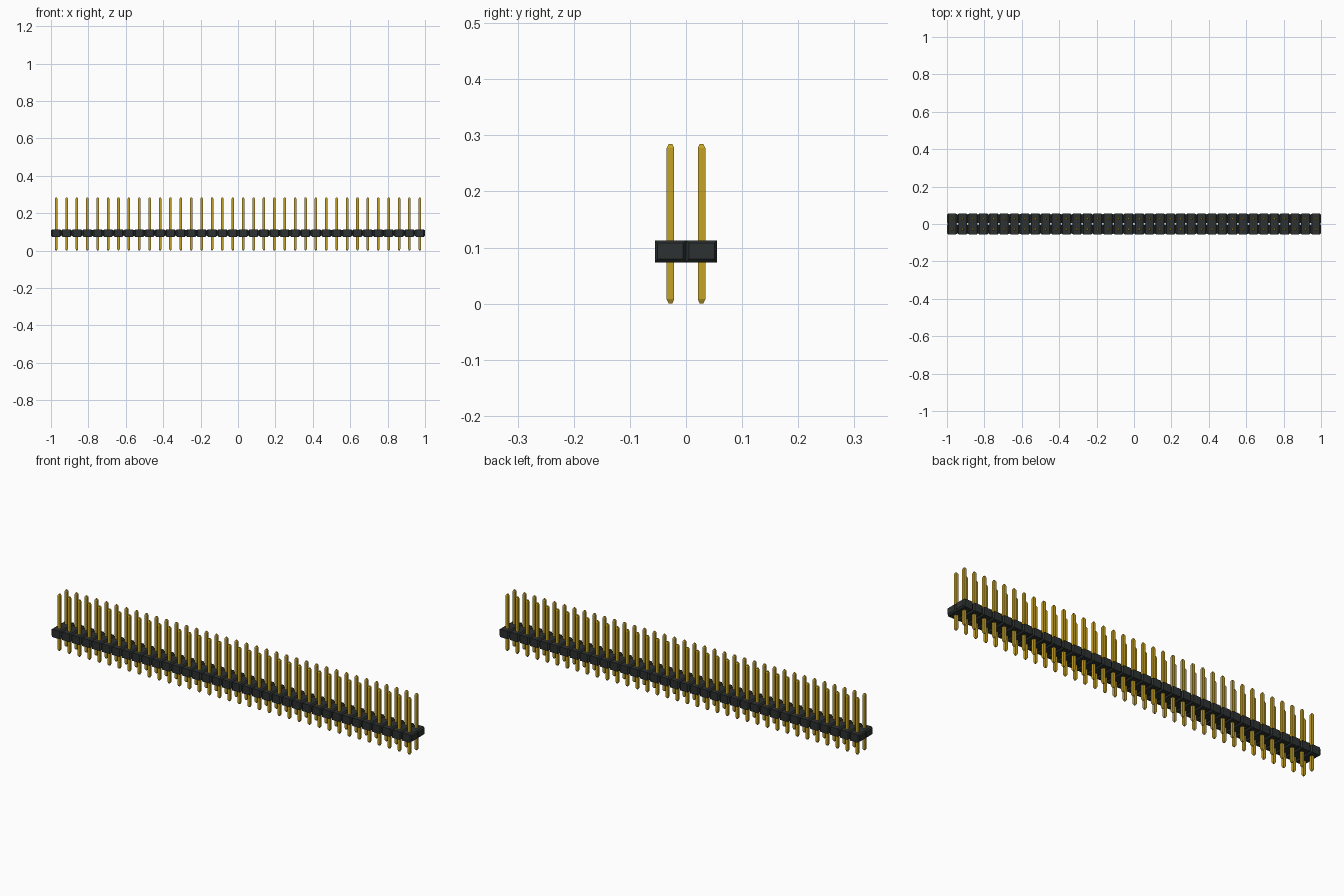
import bpy

cube = bpy.data.objects.get("Cube")
if cube:
    bpy.data.objects.remove(cube, do_unlink=True)

COLUMNS, ROWS = 36, 2
PITCH = 2.0 / COLUMNS
FIRST = (-1 + PITCH / 2, -PITCH / 2, 0)


def material(name, rgb):
    m = bpy.data.materials.new(name)
    m.use_nodes = True
    m.diffuse_color = (*rgb, 1)
    m.node_tree.nodes["Principled BSDF"].inputs["Base Color"].default_value = (*rgb, 1)
    return m


def lofted(name, rings, mat):
    """Skin a stack of four-cornered rings, cap both ends, and repeat on the pin grid."""
    verts = [v for ring in rings for v in ring]
    n = len(rings)
    faces = [(3, 2, 1, 0), tuple(range(4 * n - 4, 4 * n))]
    for r in range(n - 1):
        for i in range(4):
            j = (i + 1) % 4
            faces.append((4 * r + i, 4 * r + j, 4 * r + 4 + j, 4 * r + 4 + i))
    mesh = bpy.data.meshes.new(name)
    mesh.from_pydata(verts, [], faces)
    mesh.materials.append(mat)
    obj = bpy.data.objects.new(name, mesh)
    obj.location = FIRST
    bpy.context.collection.objects.link(obj)
    for label, count, offset in (("columns", COLUMNS, (PITCH, 0, 0)),
                                 ("rows", ROWS, (0, PITCH, 0))):
        mod = obj.modifiers.new(label, 'ARRAY')
        mod.count = count
        mod.use_relative_offset = False
        mod.use_constant_offset = True
        mod.constant_offset_displace = offset
    return obj


def ring_x(x, half_y, z0, z1):
    return [(x, -half_y, z0), (x, half_y, z0), (x, half_y, z1), (x, -half_y, z1)]


def ring_z(z, h):
    return [(-h, -h, z), (h, -h, z), (h, h, z), (-h, h, z)]


black = material("black plastic", (0.027, 0.031, 0.031))
gold = material("gold metal", (0.56, 0.36, 0.02))

# Insulator blocks, chamfered towards their neighbours along the strip
H = PITCH / 2
CHAMFER = 0.007
lofted("insulator_blocks", [
    ring_x(-H, H - 0.005, 0.080, 0.108),
    ring_x(-H + CHAMFER, H, 0.073, 0.113),
    ring_x(H - CHAMFER, H, 0.073, 0.113),
    ring_x(H, H - 0.005, 0.080, 0.108),
], black)

# Square pins with tapered tips
lofted("pins", [
    ring_z(0.0, 0.003),
    ring_z(0.008, 0.0068),
    ring_z(0.277, 0.0068),
    ring_z(0.285, 0.003),
], gold)
